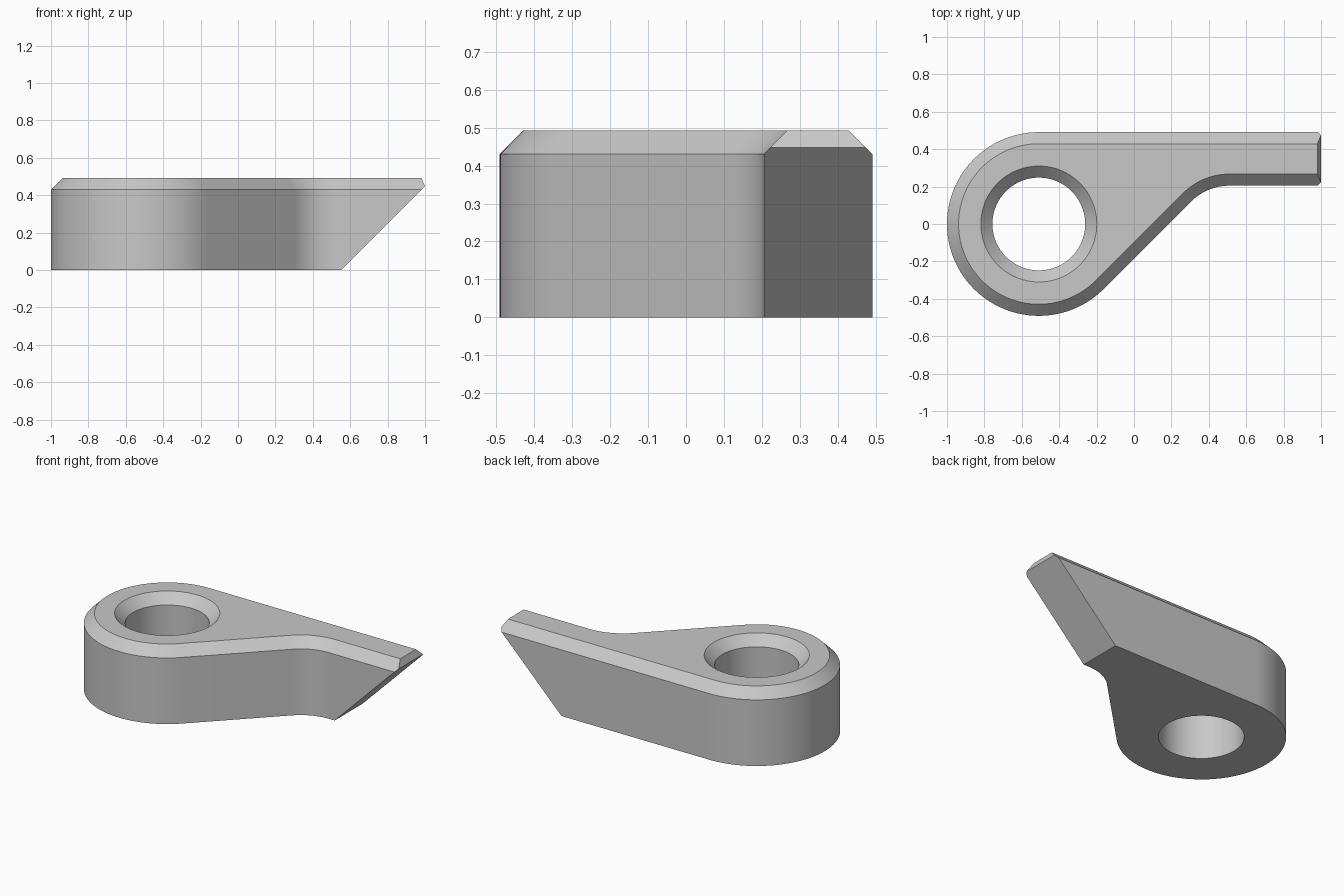
import bpy
import bmesh
from math import radians, cos, sin, tan
from mathutils import Vector

cube = bpy.data.objects.get("Cube")
if cube:
    bpy.data.objects.remove(cube, do_unlink=True)

HEIGHT, BEVEL = 0.492, 0.062
RADIUS, HOLE = 0.491, 0.248
CENTRE = Vector((-0.509, 0.0))
ARM_Y, FILLET = 0.205, 0.29
ARM_END = 1.2  # trimmed later by the slanted cuts


def arc(centre, radius, start, end, steps):
    angles = [radians(start + (end - start) * i / steps) for i in range(steps + 1)]
    return [centre + Vector((cos(a), sin(a))) * radius for a in angles]


def outline(inset):
    """Round eye, tangent 45 degree web, concave fillet and straight arm."""
    corner_x = ARM_Y + CENTRE.x + RADIUS / cos(radians(45))
    fillet_centre = Vector((corner_x + FILLET * tan(radians(22.5)), ARM_Y - FILLET))
    pts = arc(CENTRE, RADIUS - inset, 90, 315, 80)
    pts += arc(fillet_centre, FILLET + inset, 135, 90, 20)
    pts += [Vector((ARM_END, ARM_Y + inset)), Vector((ARM_END, RADIUS - inset))]
    return pts


def hole(radius):
    return arc(CENTRE, radius, 0, 360, 96)[:-1]


def ring(bm, pts, z):
    verts = [bm.verts.new((p.x, p.y, z)) for p in pts]
    edges = [bm.edges.new((v, verts[i - 1])) for i, v in enumerate(verts)]
    return verts, edges


def walls(bm, sections):
    rings = [ring(bm, pts, z) for pts, z in sections]
    for (low, _), (high, _) in zip(rings, rings[1:]):
        for i in range(len(low)):
            bm.faces.new((low[i - 1], low[i], high[i], high[i - 1]))
    return rings[0][1], rings[-1][1]


def trim(bm, point, normal):
    """Cut away the side the normal points to and close the opening."""
    geom = bm.verts[:] + bm.edges[:] + bm.faces[:]
    bmesh.ops.bisect_plane(bm, geom=geom, dist=1e-6, plane_co=point,
                           plane_no=normal, clear_outer=True)
    rim = [e for e in bm.edges if e.is_boundary]
    bmesh.ops.contextual_create(bm, geom=rim)


# Outer wall and bore, both with a bevelled top rim
bm = bmesh.new()
shoulder = HEIGHT - BEVEL
outer_low, outer_high = walls(bm, [
    (outline(0), 0), (outline(0), shoulder), (outline(BEVEL), HEIGHT)])
bore_low, bore_high = walls(bm, [
    (hole(HOLE), 0), (hole(HOLE), shoulder), (hole(HOLE + BEVEL), HEIGHT)])

# Flat top and bottom around the bore
for edges, up in ((outer_low + bore_low, -1), (outer_high + bore_high, 1)):
    bmesh.ops.triangle_fill(bm, use_beauty=True, edges=edges, normal=(0, 0, up))

# Slanted arm end with a small chamfer above its tip
trim(bm, (0.552, 0, 0), (1, 0, -1))
trim(bm, (1.0, 0, 0.447), (0.045, 0, 0.02))
bmesh.ops.recalc_face_normals(bm, faces=bm.faces[:])

mesh = bpy.data.meshes.new("lever_arm")
bm.to_mesh(mesh)
bm.free()
lever = bpy.data.objects.new("lever_arm", mesh)
bpy.context.collection.objects.link(lever)

# Plain grey finish
grey = bpy.data.materials.new("light_grey")
grey.use_nodes = True
colour = (0.58, 0.58, 0.58, 1)
grey.diffuse_color = colour
grey.node_tree.nodes["Principled BSDF"].inputs["Base Color"].default_value = colour
mesh.materials.append(grey)

# Smooth round walls, sharp rims
bpy.ops.object.select_all(action="DESELECT")
lever.select_set(True)
bpy.context.view_layer.objects.active = lever
bpy.ops.object.shade_smooth_by_angle(angle=radians(20))
